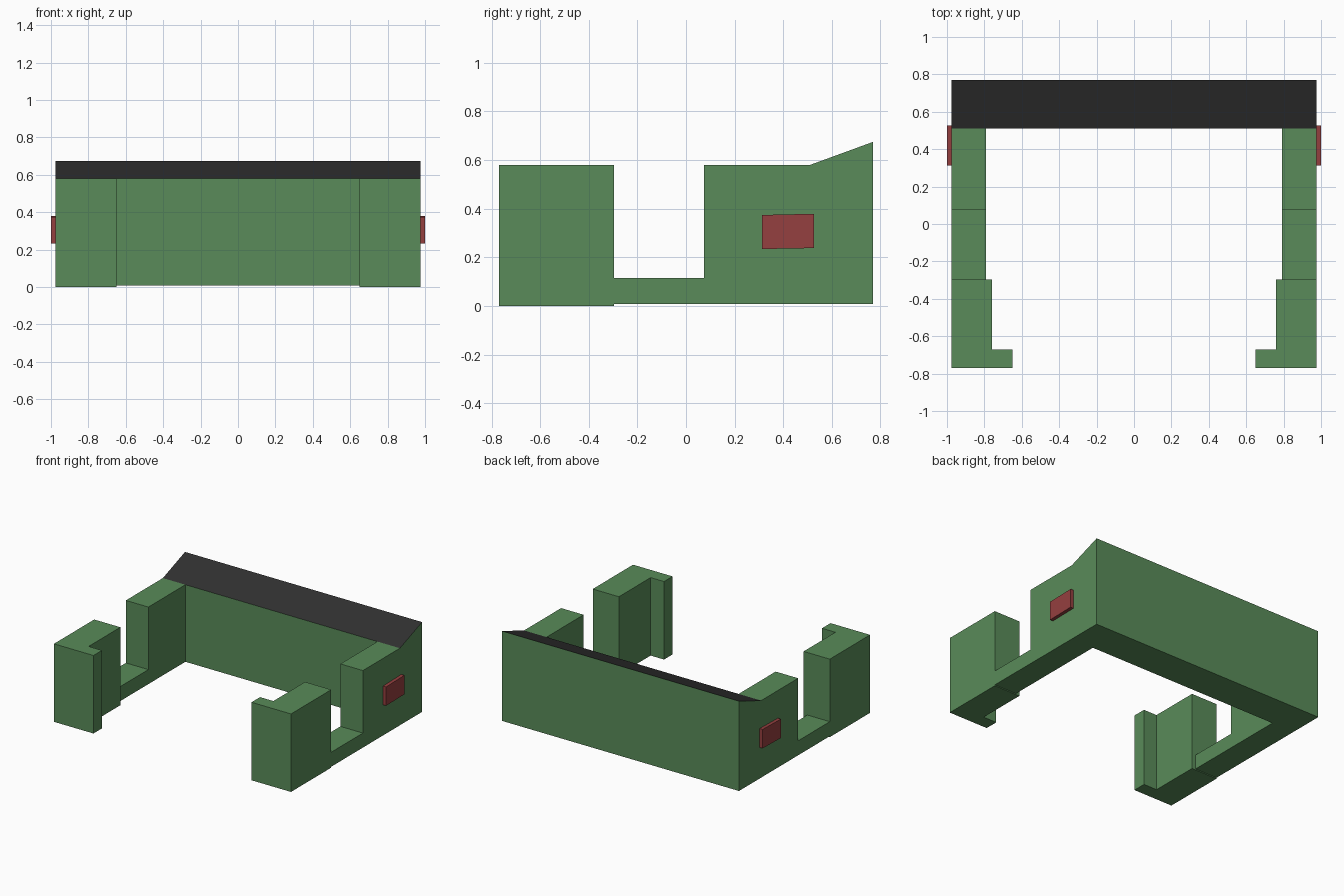
import bpy, bmesh
from mathutils import Vector

if "Cube" in bpy.data.objects:
    bpy.data.objects.remove(bpy.data.objects["Cube"])


def material(name, color):
    m = bpy.data.materials.new(name)
    m.diffuse_color = color
    m.use_nodes = True
    m.node_tree.nodes["Principled BSDF"].inputs["Base Color"].default_value = m.diffuse_color
    return m


green = material("green_paint", (0.10, 0.26, 0.10, 1))
dark = material("dark_slope", (0.03, 0.03, 0.03, 1))
red = material("red_panel", (0.30, 0.05, 0.05, 1))


def extrude(name, profile, axis, lo, hi, *mats):
    """Extrude a (y, z) profile along x, or an (x, y) profile along z."""
    bm = bmesh.new()
    place = (lambda a, b: (lo, a, b)) if axis == "x" else (lambda a, b: (a, b, lo))
    face = bm.faces.new([bm.verts.new(place(a, b)) for a, b in profile])
    new = bmesh.ops.extrude_face_region(bm, geom=[face])["geom"]
    step = Vector((hi - lo, 0, 0)) if axis == "x" else Vector((0, 0, hi - lo))
    bmesh.ops.translate(bm, vec=step, verts=[v for v in new if isinstance(v, bmesh.types.BMVert)])
    bmesh.ops.recalc_face_normals(bm, faces=bm.faces)
    mesh = bpy.data.meshes.new(name)
    bm.to_mesh(mesh)
    bm.free()
    for m in mats:
        mesh.materials.append(m)
    obj = bpy.data.objects.new(name, mesh)
    bpy.context.collection.objects.link(obj)
    return obj


# Rear beam with a dark sloped top
rear = extrude("rear_beam", [(0.51, 0.007), (0.77, 0.007), (0.77, 0.675), (0.51, 0.58)],
               "x", -0.975, 0.975, green, dark)
for p in rear.data.polygons:
    if p.normal.z > 0.5:
        p.material_index = 1

side_profile = [(-0.30, 0.007), (0.51, 0.007), (0.51, 0.58),
                (0.075, 0.58), (0.075, 0.115), (-0.30, 0.115)]
post_profile = [(0.65, -0.77), (0.975, -0.77), (0.975, -0.297),
                (0.76, -0.297), (0.76, -0.67), (0.65, -0.67)]
panel_profile = [(0.312, 0.234), (0.527, 0.238), (0.527, 0.379), (0.312, 0.374)]

for side, s in (("left", -1), ("right", 1)):
    # Side wall with low sill
    extrude(side + "_side_wall", side_profile, "x", s * 0.79, s * 0.975, green)
    # L-shaped front post
    extrude(side + "_front_post", [(s * x, y) for x, y in post_profile], "z", 0, 0.58, green)
    # Red side panel
    extrude(side + "_side_panel", panel_profile, "x", s * 0.97, s * 1.0, red)
